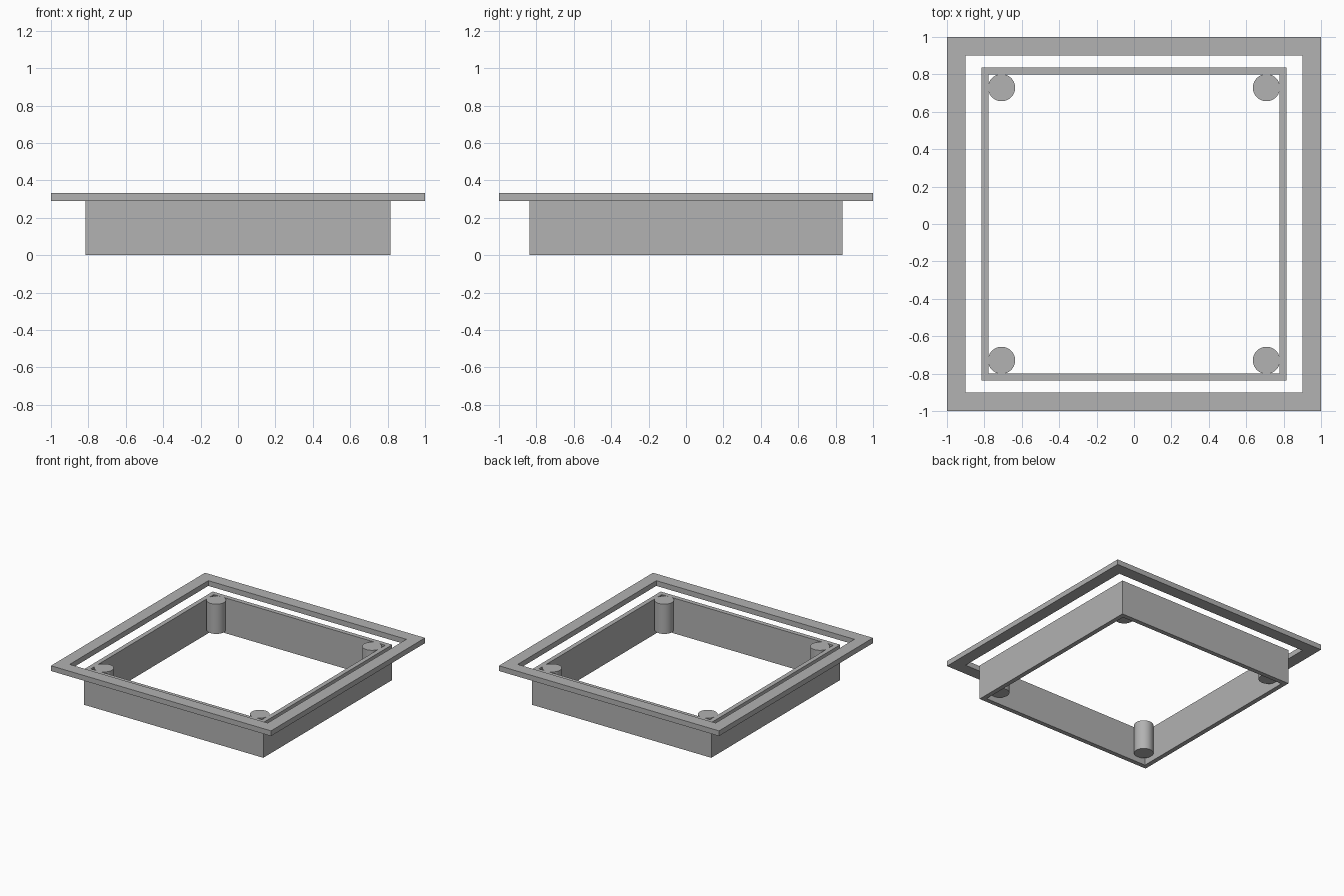
import bpy
import bmesh

cube = bpy.data.objects.get("Cube")
if cube:
    bpy.data.objects.remove(cube, do_unlink=True)

grey = bpy.data.materials.new("plain grey")
grey.use_nodes = True
grey.diffuse_color = (0.445, 0.445, 0.445, 1)
grey.node_tree.nodes["Principled BSDF"].inputs["Base Color"].default_value = grey.diffuse_color


def rectangular_ring(name, half_x, half_y, width, bottom, top):
    """Flat rectangular ring, extruded upward into a solid."""
    bm = bmesh.new()
    corners = [(-1, -1), (1, -1), (1, 1), (-1, 1)]
    outer = [bm.verts.new((sx * half_x, sy * half_y, bottom)) for sx, sy in corners]
    inner = [bm.verts.new((sx * (half_x - width), sy * (half_y - width), bottom))
             for sx, sy in corners]
    for i in range(4):
        j = (i + 1) % 4
        bm.faces.new((outer[i], outer[j], inner[j], inner[i]))
    ext = bmesh.ops.extrude_face_region(bm, geom=bm.faces[:], use_keep_orig=True)
    raised = [v for v in ext["geom"] if isinstance(v, bmesh.types.BMVert)]
    bmesh.ops.translate(bm, verts=raised, vec=(0, 0, top - bottom))
    bmesh.ops.recalc_face_normals(bm, faces=bm.faces[:])
    mesh = bpy.data.meshes.new(name)
    bm.to_mesh(mesh)
    bm.free()
    mesh.materials.append(grey)
    obj = bpy.data.objects.new(name, mesh)
    bpy.context.collection.objects.link(obj)
    return obj


# Wide flat rim floating around the top of the wall
rectangular_ring("top_rim", 1.0, 1.0, 0.10, 0.29, 0.333)

# Thin upright wall, slightly deeper than wide
rectangular_ring("wall", 0.816, 0.837, 0.0375, 0.0, 0.29)

# Round post in each inside corner, flush with the wall top
post_bottom, post_top = 0.046, 0.29
for side, sx in (("right", -1), ("left", 1)):
    for end, sy in (("front", -1), ("back", 1)):
        bpy.ops.mesh.primitive_cylinder_add(
            vertices=48, radius=0.0725, depth=post_top - post_bottom,
            location=(sx * 0.708, sy * 0.729, (post_bottom + post_top) / 2))
        post = bpy.context.object
        post.name = f"{end}_{side}_post"
        post.data.materials.append(grey)
        bpy.ops.object.shade_smooth_by_angle()
